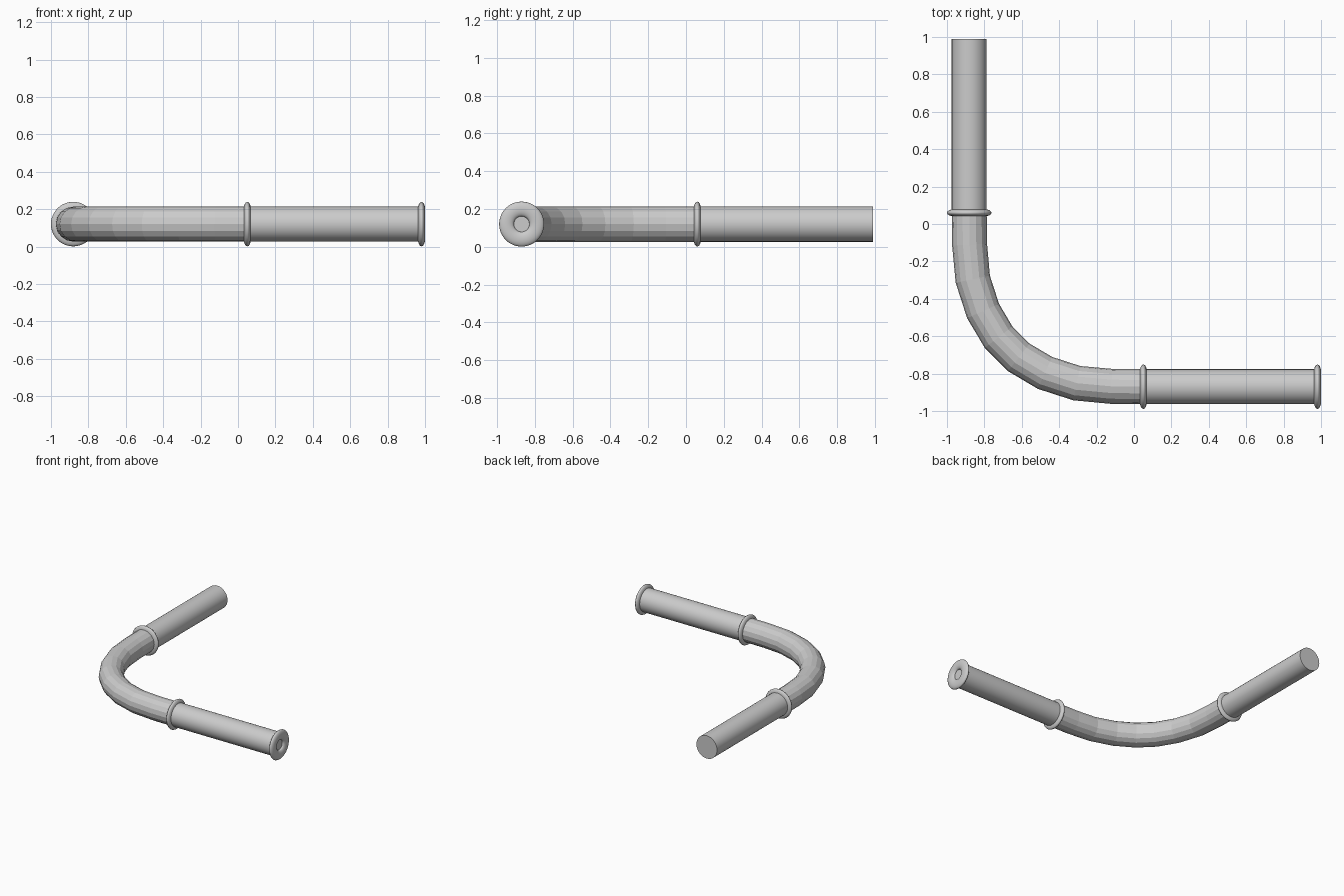
import bpy
from math import pi, radians

if "Cube" in bpy.data.objects:
    bpy.data.objects.remove(bpy.data.objects["Cube"])

PX, PY, Z = -0.881, -0.870, 0.12   # pipe axes: x of the rear leg, y of the side leg, height
R, LENGTH = 0.0935, 0.93
ALONG_X, ALONG_Y = (0, pi / 2, 0), (pi / 2, 0, 0)


def smooth(obj, name):
    obj.name = name
    bpy.ops.object.shade_smooth_by_angle(angle=radians(40))


def pipe(name, location, rotation):
    bpy.ops.mesh.primitive_cylinder_add(vertices=32, radius=R, depth=LENGTH,
                                        location=location, rotation=rotation)
    smooth(bpy.context.object, name)


def flange(name, location, rotation):
    # torus flattened along its axis
    bpy.ops.mesh.primitive_torus_add(major_radius=0.080, minor_radius=0.039,
                                     major_segments=48, minor_segments=16,
                                     location=location, rotation=rotation)
    bpy.context.object.scale = (1, 1, 0.49)
    smooth(bpy.context.object, name)


# Straight pipes
pipe("side_pipe", (0.051 + LENGTH / 2, PY, Z), ALONG_X)
pipe("rear_pipe", (PX, 0.06 + LENGTH / 2, Z), ALONG_Y)

# Flattened rings at the joints and the open end
flange("side_joint_ring", (0.05, PY, Z), ALONG_X)
flange("end_ring", (0.981, PY, Z), ALONG_X)
flange("rear_joint_ring", (PX, 0.06, Z), ALONG_Y)

# Faceted elbow: half a path, mirrored across the diagonal
half = [(PX, 0.06), (-0.879, -0.11), (-0.862, -0.295), (-0.807, -0.465), (-0.724, -0.605)]
shift = PY - PX
path = half + [(y - shift, x + shift) for x, y in reversed(half)]
curve = bpy.data.curves.new("elbow", 'CURVE')
curve.dimensions = '3D'
curve.bevel_depth = R
curve.bevel_resolution = 6
curve.use_fill_caps = True
spline = curve.splines.new('POLY')
spline.points.add(len(path) - 1)
for point, (x, y) in zip(spline.points, path):
    point.co = (x, y, Z, 1)
spline.use_smooth = False
elbow = bpy.data.objects.new("elbow", curve)
bpy.context.collection.objects.link(elbow)
bpy.ops.object.select_all(action='DESELECT')
elbow.select_set(True)
bpy.context.view_layer.objects.active = elbow
bpy.ops.object.convert(target='MESH')
